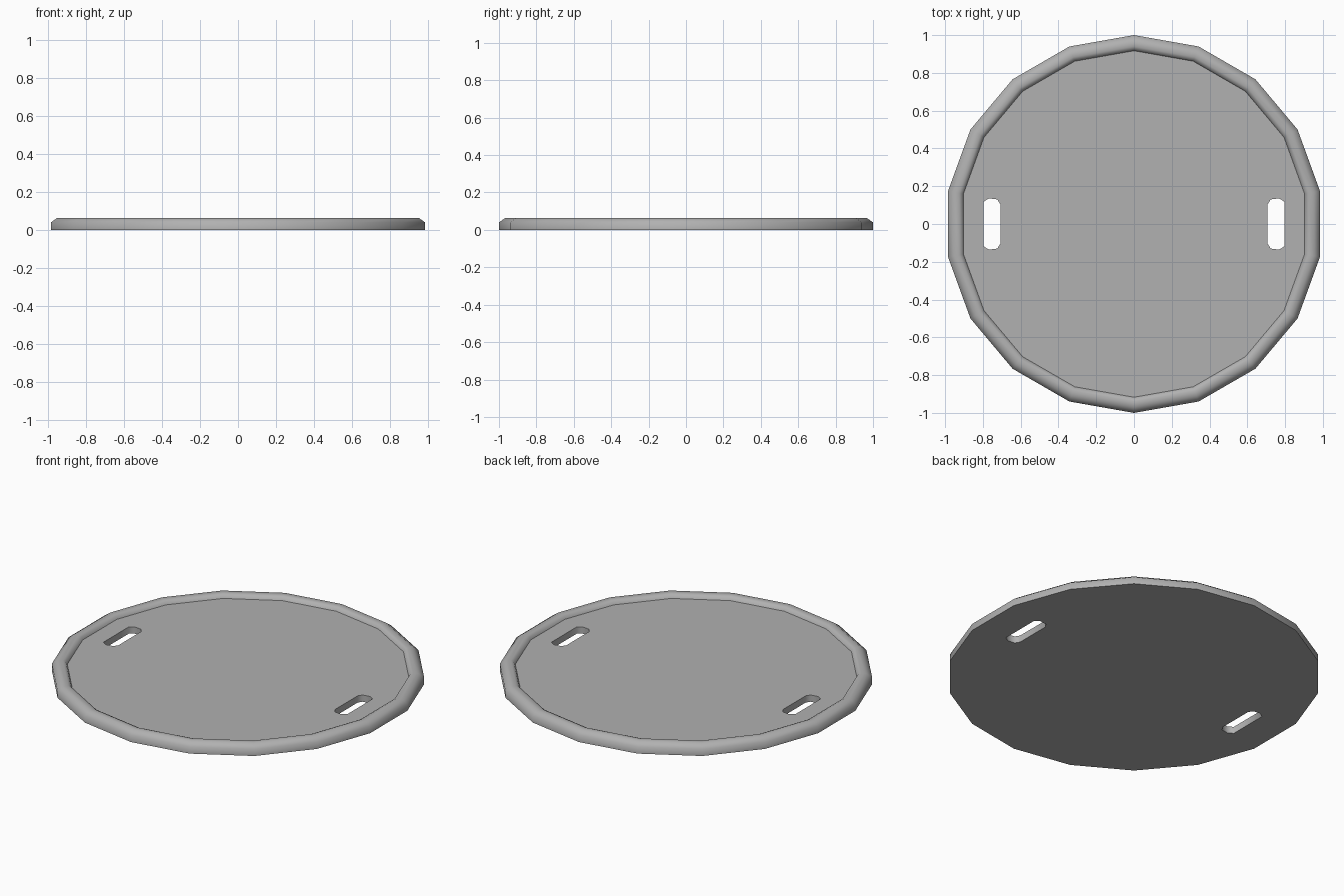
import bpy, bmesh
from math import sin, cos, pi, radians

if "Cube" in bpy.data.objects:
    bpy.data.objects.remove(bpy.data.objects["Cube"])

SIDES = 18


def make_object(name, bm):
    bmesh.ops.recalc_face_normals(bm, faces=bm.faces)
    mesh = bpy.data.meshes.new(name)
    bm.to_mesh(mesh)
    bm.free()
    obj = bpy.data.objects.new(name, mesh)
    bpy.context.collection.objects.link(obj)
    return obj


def activate(obj):
    bpy.ops.object.select_all(action='DESELECT')
    obj.select_set(True)
    bpy.context.view_layer.objects.active = obj


# Tray: (radius, height) profile turned into an 18-sided plate with a rounded rim
profile = [(1.0, 0.0), (1.0, 0.04), (0.968, 0.063),
           (0.94, 0.063), (0.925, 0.056), (0.917, 0.04)]
bm = bmesh.new()
rings = []
for r, z in profile:
    angles = [pi / 2 + 2 * pi * i / SIDES for i in range(SIDES)]
    rings.append([bm.verts.new((r * cos(a), r * sin(a), z)) for a in angles])
for low, high in zip(rings, rings[1:]):
    for i in range(SIDES):
        j = (i + 1) % SIDES
        bm.faces.new((low[i], low[j], high[j], high[i]))
bm.faces.new(rings[0])
bm.faces.new(rings[-1])
tray = make_object("tray", bm)

# Dark grey material
grey = bpy.data.materials.new("dark_grey")
grey.diffuse_color = (0.44, 0.44, 0.44, 1.0)
grey.use_nodes = True
grey.node_tree.nodes["Principled BSDF"].inputs["Base Color"].default_value = grey.diffuse_color
tray.data.materials.append(grey)

# Handle slots: elongated cutters with clipped corners, mirrored left and right
quarter = [(0.708, 0.105), (0.724, 0.13), (0.768, 0.136), (0.796, 0.118)]
outline = quarter + [(x, -y) for x, y in reversed(quarter)]
bm = bmesh.new()
for side in (-1, 1):
    face = bm.faces.new([bm.verts.new((side * x, y, -0.1)) for x, y in outline])
    out = bmesh.ops.extrude_face_region(bm, geom=[face])
    verts = [v for v in out["geom"] if isinstance(v, bmesh.types.BMVert)]
    bmesh.ops.translate(bm, verts=verts, vec=(0, 0, 0.3))
cutter = make_object("slot_cutter", bm)
cutter.data.materials.append(grey)
cutter.hide_render = True

cut = tray.modifiers.new("handle_slots", 'BOOLEAN')
cut.operation = 'DIFFERENCE'
cut.solver = 'EXACT'
cut.object = cutter
activate(tray)
bpy.ops.object.modifier_apply(modifier=cut.name)
bpy.data.objects.remove(cutter, do_unlink=True)

# Soft rim and slot walls, crisp floor edges
activate(tray)
bpy.ops.object.shade_smooth_by_angle(angle=radians(60))
